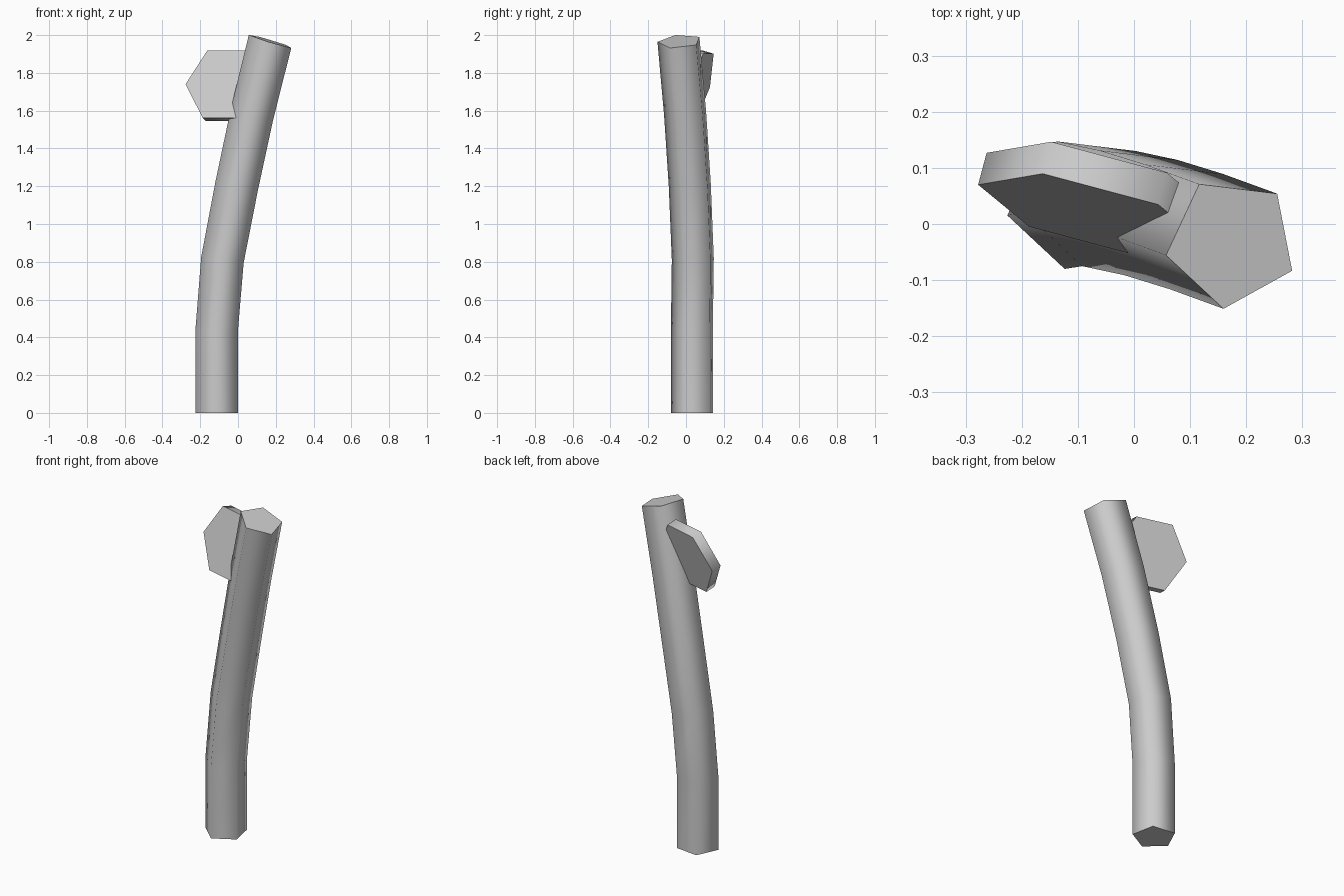
import bpy, bmesh
from math import cos, sin, radians
from mathutils import Vector

if "Cube" in bpy.data.objects:
    bpy.data.objects.remove(bpy.data.objects["Cube"])


def loft(name, rings):
    """Skin closed rings, cap both ends, smooth sides with sharp cap edges."""
    bm = bmesh.new()
    loops = [[bm.verts.new(p) for p in ring] for ring in rings]
    n = len(loops[0])
    for a, b in zip(loops, loops[1:]):
        for i in range(n):
            j = (i + 1) % n
            bm.faces.new((a[i], a[j], b[j], b[i])).smooth = True
    for cap in (loops[0][::-1], loops[-1]):
        face = bm.faces.new(cap)
        for e in face.edges:
            e.smooth = False
    bmesh.ops.recalc_face_normals(bm, faces=bm.faces[:])
    mesh = bpy.data.meshes.new(name)
    bm.to_mesh(mesh)
    bm.free()
    obj = bpy.data.objects.new(name, mesh)
    bpy.context.collection.objects.link(obj)
    return obj


# Trunk: centre x, y, z and the tilt of each five-sided ring along x and y
path = [
    (-0.109, 0.038, 0.0, 0.0, 0.0),
    (-0.109, 0.038, 0.43, -0.04, 0.0),
    (-0.078, 0.043, 0.81, -0.14, 0.02),
    (-0.003, 0.027, 1.20, -0.20, 0.05),
    (0.078, 0.002, 1.58, -0.24, 0.06),
    (0.174, -0.033, 1.967, -0.30, 0.06),
]
trunk_rings = []
for x, y, z, sx, sy in path:
    ring = []
    for k in range(5):
        a = radians(47 + 72 * k)
        dx, dy = 0.119 * cos(a), 0.119 * sin(a)
        ring.append((x + dx, y + dy, z + sx * dx + sy * dy))
    trunk_rings.append(ring)
loft("trunk", trunk_rings)

# Bracket fungus: tilted hexagonal plate set into the trunk
u = Vector((0.966, -0.258, 0)).normalized()
v = Vector((0.066, 0.256, 0.965)).normalized()
back = v.cross(u).normalized()
centre = Vector((-0.072, 0.015, 1.74))
plate_rings = [
    [centre + back * d + 0.213 * (u * cos(radians(60 * k)) + v * sin(radians(60 * k)))
     for k in range(6)]
    for d in (0, 0.061 if back.y > 0 else -0.061)
]
loft("bracket_fungus", plate_rings)
